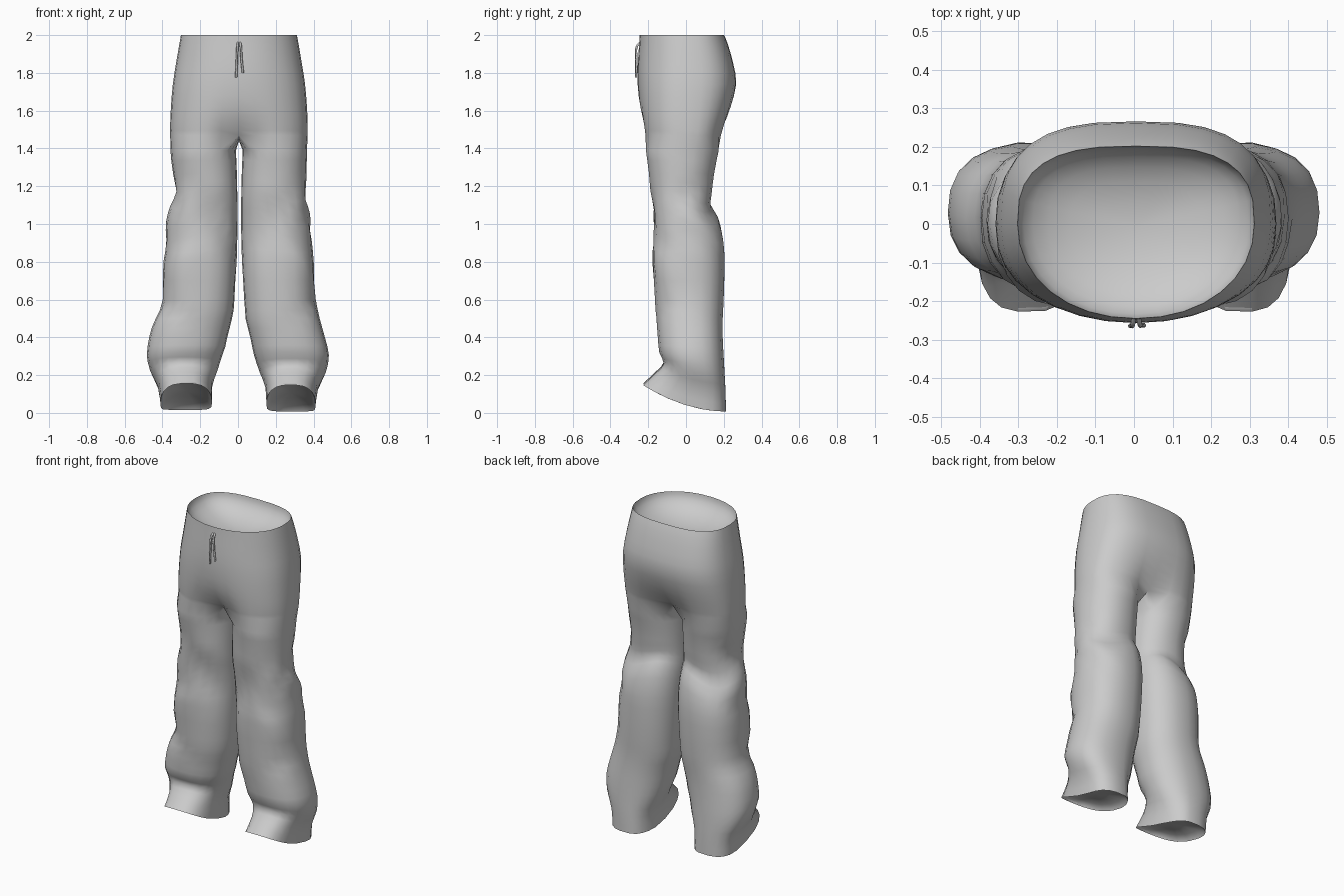
import bpy, bmesh, math
from mathutils import Vector

if "Cube" in bpy.data.objects:
    bpy.data.objects.remove(bpy.data.objects["Cube"])

# waist to crotch: z, half width, front y, back y, front squareness, centre groove
HIPS = [(2.00, .307, -.245, .202, 2.1, 0), (1.95, .316, -.248, .222, 2.1, 0),
        (1.85, .333, -.255, .250, 2.1, 0), (1.74, .350, -.256, .266, 2.2, 0),
        (1.62, .360, -.250, .242, 2.3, .04), (1.53, .364, -.240, .215, 2.4, .17),
        (1.47, .364, -.234, .198, 2.4, .34)]
# leg rings: front z, back z, inner x, outer x, front y, back y, squareness
LEG = [(1.39, 1.39, .022, .362, -.213, .174, 2.2), (1.27, 1.27, .017, .360, -.197, .150, 2.2),
       (1.18, 1.17, .015, .358, -.190, .137, 2.2), (1.10, 1.09, .013, .372, -.180, .132, 2.2),
       (1.00, 1.02, .013, .384, -.170, .172, 2.2), (.90, .92, .015, .388, -.165, .197, 2.3),
       (.80, .80, .018, .398, -.174, .205, 2.3), (.60, .60, .030, .408, -.165, .200, 2.3),
       (.50, .50, .040, .432, -.160, .195, 2.3), (.40, .40, .065, .460, -.150, .195, 2.3),
       (.32, .30, .085, .481, -.142, .200, 2.3), (.26, .20, .115, .465, -.118, .205, 2.4),
       (.21, .11, .145, .425, -.162, .210, 2.6), (.148, .008, .150, .410, -.228, .212, 2.9)]
# cloth folds: side, angle, z, slope, depth, height, spread
FOLDS = [(-1, -110, 1.02, .25, -.022, .06, 45), (1, -105, 1.00, .20, -.016, .06, 45),
         (-1, -60, .80, -.15, .012, .09, 40), (1, -60, .82, -.20, .012, .08, 40),
         (-1, 10, 1.19, .12, -.016, .04, 50), (1, 0, 1.13, .15, -.012, .04, 45),
         (1, 20, .92, -.15, -.010, .04, 50), (-1, 15, .92, .12, -.010, .04, 45),
         (-1, -50, .55, .10, -.012, .04, 50), (1, -30, .60, .12, -.012, .04, 50)]
HALF, INNER, SPLIT = 16, 6, 135


def power(v, n):
    return math.copysign(abs(v) ** (2 / n), v)


def bell(v):
    return math.exp(-v * v)


def refine(rows):
    """Catmull-Rom midpoints double the ring count."""
    out = []
    for i in range(len(rows) - 1):
        a, b, c, d = (rows[max(0, min(len(rows) - 1, i + k))] for k in (-1, 0, 1, 2))
        out += [b, tuple((9 * (q + r) - p - s) / 16 for p, q, r, s in zip(a, b, c, d))]
    return out + [rows[-1]]


def hip_point(row, deg):
    z, hw, yf, yb, n, groove = row
    c, s = math.cos(math.radians(deg)), math.sin(math.radians(deg))
    n = n if s < 0 else 2.8
    x = hw * power(c, n)
    y = (yb if s > 0 else -yf) * power(s, n)
    y *= 1 - groove * bell(x / .10)
    return x + .005, y, z


def leg_point(row, deg, side):
    zf, zb, xi, xo, yf, yb, n = row
    if side < 0:
        xi -= .022 * max(0, 1 - zf / .35) + .008 * (zf > .35)
        xo -= .018 * bell((zf - 1.2) / .12) + .006 * bell((zf - .6) / .1)
        xo += .012 * bell((zf - .43) / .08)
    c, s = math.cos(math.radians(deg)), math.sin(math.radians(deg))
    z = zb + (zf - zb) * ((1 - power(s, n)) / 2) ** 2
    z -= .09 * c * s * s * bell((zf - 1.03) / .16)      # knee creases slant outward
    bump = 0
    for sd, ang, z0, slope, amp, h, spread in FOLDS:
        if sd == side:
            da = (deg - ang + 180) % 360 - 180
            bump += amp * bell((z - z0 - slope * math.radians(da)) / h) * bell(da / spread)
    x = (xi + xo) / 2 + ((xo - xi) / 2 + bump) * power(c, n)
    y = (yf + yb) / 2 + ((yb - yf) / 2 + bump) * power(s, n)
    if s > 0:
        x += .04 * s * s * c * c * max(0, 1 - zf / .6)  # calf leans outward behind
    return side * x + .003 * (zf > .5), y, z + (.008 if side < 0 and zf < .3 else 0)


bm = bmesh.new()


def bridge(a, b):
    n = len(a)
    for i in range(n):
        bm.faces.new((a[i], a[(i + 1) % n], b[(i + 1) % n], b[i]))


def close(ring, steps, centre):
    """Inset rings (scale, rise) ending in a centre point."""
    mid = sum((v.co for v in ring), Vector()) / len(ring)
    base = [v.co.copy() for v in ring]
    for f, rise in steps:
        new = [bm.verts.new(mid + (p - mid) * f + Vector((0, 0, rise))) for p in base]
        bridge(ring, new)
        ring = new
    tip = bm.verts.new(mid + Vector((0, 0, centre)))
    for i in range(len(ring)):
        bm.faces.new((ring[i], ring[(i + 1) % len(ring)], tip))


# hips and seat
hips = []
for row in refine(HIPS):
    ring = [bm.verts.new(hip_point(row, -90 + 180 * i / HALF)) for i in range(2 * HALF)]
    if hips:
        bridge(hips[-1], ring)
    hips.append(ring)

# shallow hollow inside the waistband
close(hips[0], [(f, -.13 * math.sqrt(1 - f * f)) for f in (.99, .95, .87, .74, .56, .3)], -.13)

# crotch strip between the legs
low = hips[-1]
front, back = low[0], low[HALF]
strip = []
for k in range(1, INNER):
    t = k / INNER
    p = back.co.lerp(front.co, t)
    strip.append(bm.verts.new((p.x, p.y, p.z - .03 * math.sin(math.pi * t))))

# legs with closed hems
angles = [-SPLIT + 2 * SPLIT * i / HALF for i in range(HALF + 1)]
angles += [SPLIT + (360 - 2 * SPLIT) * k / INNER for k in range(1, INNER)]
for side in (1, -1):
    outer = [low[(side * i) % (2 * HALF)] for i in range(HALF + 1)]
    ring = outer + strip
    for row in refine(LEG):
        new = [bm.verts.new(leg_point(row, a, side)) for a in angles]
        bridge(ring, new)
        ring = new
    close(ring, [(.96, .012), (.8, .03), (.45, .04)], .045)

bmesh.ops.recalc_face_normals(bm, faces=bm.faces)
mesh = bpy.data.meshes.new("trousers")
bm.to_mesh(mesh)
bm.free()
trousers = bpy.data.objects.new("trousers", mesh)
bpy.context.collection.objects.link(trousers)
bpy.context.view_layer.objects.active = trousers
trousers.select_set(True)
bpy.ops.object.shade_smooth_by_angle(angle=math.radians(65))


# drawstring cords
def cord(name, points):
    curve = bpy.data.curves.new(name, 'CURVE')
    curve.dimensions = '3D'
    curve.bevel_depth = .006
    curve.bevel_resolution = 1
    curve.resolution_u = 4
    curve.use_fill_caps = True
    spline = curve.splines.new('BEZIER')
    spline.bezier_points.add(len(points) - 1)
    for bp, p in zip(spline.bezier_points, points):
        bp.co = p
        bp.handle_left_type = bp.handle_right_type = 'AUTO'
    bpy.context.collection.objects.link(bpy.data.objects.new(name, curve))


cord("left_drawstring", [(0, -.243, 1.96), (-.003, -.260, 1.94), (-.006, -.263, 1.87), (-.010, -.264, 1.775)])
cord("right_drawstring", [(.012, -.243, 1.96), (.015, -.260, 1.94), (.018, -.262, 1.88), (.026, -.263, 1.80)])
